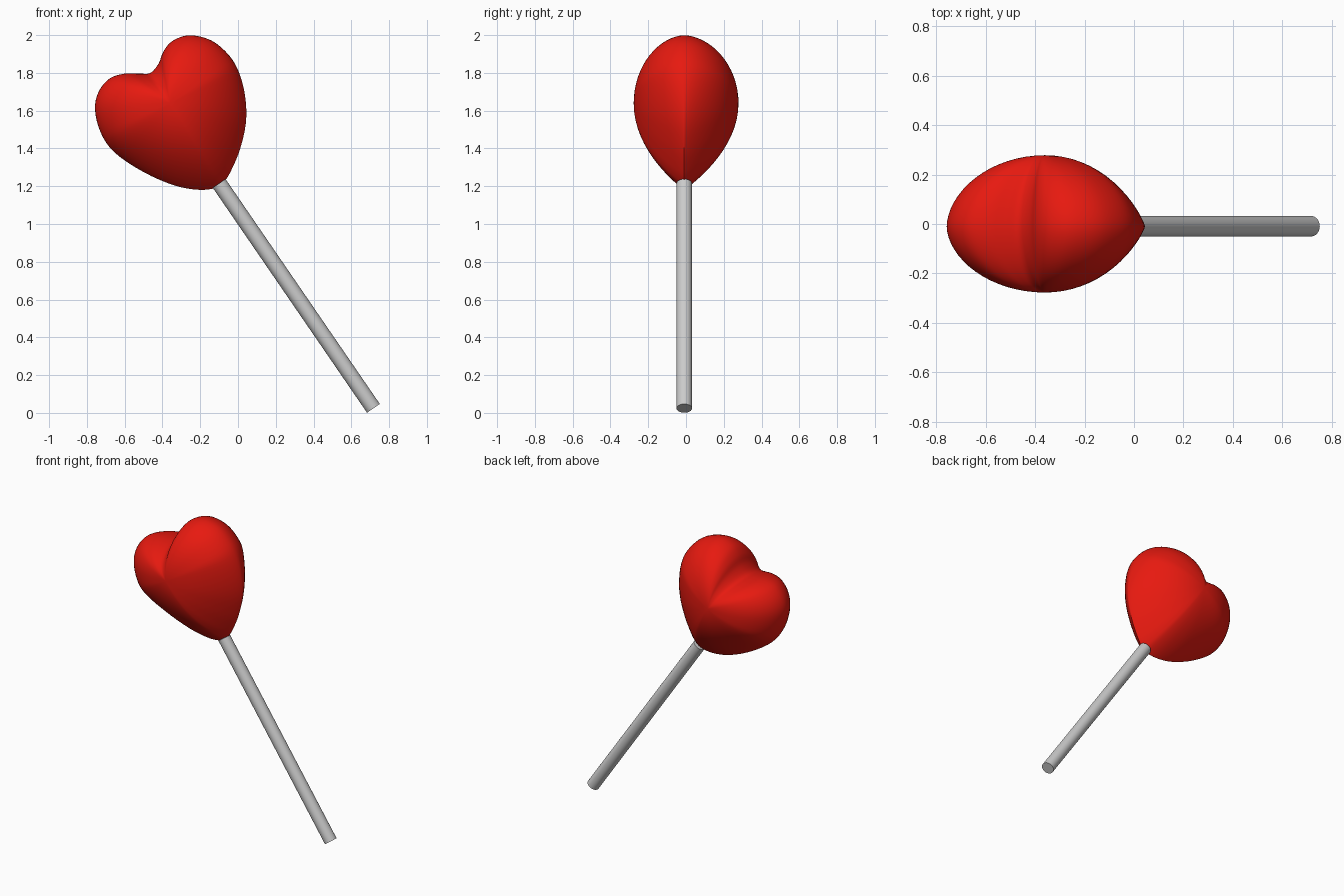
import bpy, bmesh, math
from mathutils import Vector

if "Cube" in bpy.data.objects:
    bpy.data.objects.remove(bpy.data.objects["Cube"])

# Heart outline in the front plane (x, z), starting at the notch
OUTLINE = [(-.463, 1.80), (-.42, 1.85), (-.395, 1.913), (-.347, 1.969), (-.257, 1.999),
           (-.14, 1.971), (-.045, 1.89), (.01, 1.79), (.04, 1.66), (.041, 1.53),
           (.01, 1.394), (-.034, 1.288), (-.071, 1.226), (-.112, 1.193), (-.204, 1.181),
           (-.336, 1.204), (-.50, 1.275), (-.653, 1.378), (-.727, 1.484), (-.757, 1.606),
           (-.738, 1.70), (-.68, 1.77), (-.60, 1.796), (-.52, 1.796)]
CENTRE = Vector((-.36, 1.64))
TIP = Vector((-.11, 1.19))
SEAM_Y = -.01


def smooth_loop(points, steps):
    """Closed Catmull-Rom curve through the points."""
    pts, out = [Vector(p) for p in points], []
    n = len(pts)
    for i in range(n):
        a, b, c, d = (pts[(i + k) % n] for k in (-1, 0, 1, 2))
        for j in range(steps):
            t = j / steps
            out.append(.5 * (2 * b + (c - a) * t + (2 * a - 5 * b + 4 * c - d) * t * t
                             + (3 * b - a - 3 * c + d) * t ** 3))
    return out


def finish(bm, name, colour=None):
    bmesh.ops.recalc_face_normals(bm, faces=bm.faces)
    me = bpy.data.meshes.new(name)
    bm.to_mesh(me)
    bm.free()
    ob = bpy.data.objects.new(name, me)
    bpy.context.collection.objects.link(ob)
    if colour:
        mat = bpy.data.materials.new(name + "_colour")
        mat.diffuse_color = colour
        mat.use_nodes = True
        mat.node_tree.nodes["Principled BSDF"].inputs["Base Color"].default_value = mat.diffuse_color
        me.materials.append(mat)
    bpy.ops.object.select_all(action='DESELECT')
    ob.select_set(True)
    bpy.context.view_layer.objects.active = ob
    bpy.ops.object.shade_smooth_by_angle(angle=math.radians(50))
    return ob


# Heart: two domes over the outline, fuller at the lobes, sharper at the tip
bm = bmesh.new()
loop = smooth_loop(OUTLINE, 4)
n, levels = len(loop), 16
tip_dir = (TIP - CENTRE).normalized()
rim = [bm.verts.new((p.x, SEAM_Y, p.y)) for p in loop]
for height in (-.267, .288):
    ring = rim
    for k in range(1, levels):
        s = math.cos(k / levels * math.pi / 2)
        new = []
        for p in loop:
            d = p - CENTRE
            power = .55 + .4 * max(0, d.normalized().dot(tip_dir))
            q = CENTRE + d * s
            new.append(bm.verts.new((q.x, SEAM_Y + height * (1 - s * s) ** power, q.y)))
        for i in range(n):
            j = (i + 1) % n
            bm.faces.new((ring[i], ring[j], new[j], new[i]))
        ring = new
    peak = bm.verts.new((CENTRE.x, SEAM_Y + height, CENTRE.y))
    for i in range(n):
        bm.faces.new((ring[i], ring[(i + 1) % n], peak))
finish(bm, "candy_heart", (.8, .01, .005, 1))

# Stick: tilted cylinder meeting the tip of the heart
bottom, top = Vector((.717, -.009, .024)), Vector((-.1, -.009, 1.215))
axis = top - bottom
bm = bmesh.new()
bmesh.ops.create_cone(bm, cap_ends=True, segments=32, radius1=.041, radius2=.041,
                      depth=axis.length)
stick = finish(bm, "stick")
stick.rotation_euler = axis.to_track_quat('Z', 'Y').to_euler()
stick.location = (bottom + top) / 2
